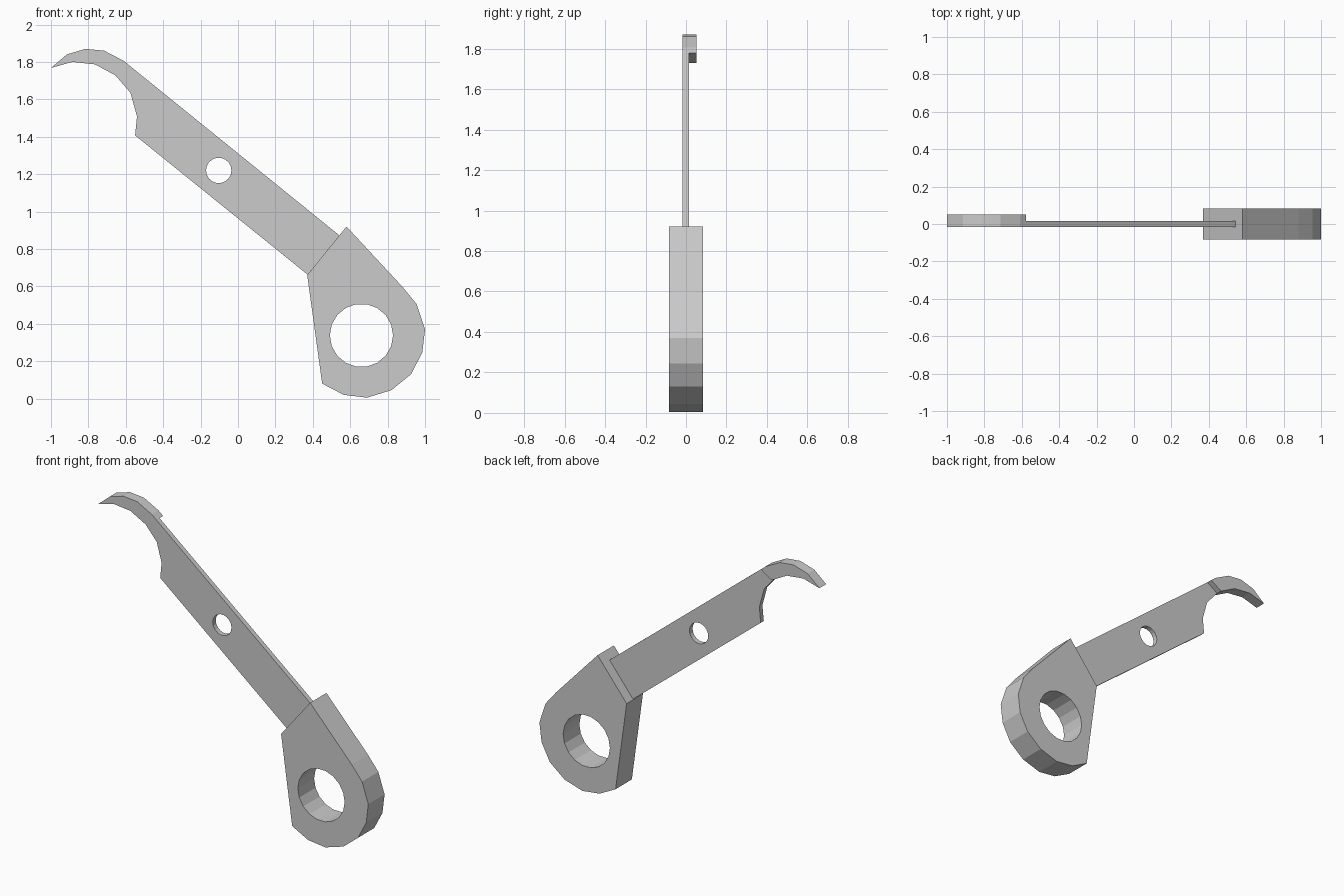
import bpy
import bmesh
import math

if "Cube" in bpy.data.objects:
    bpy.data.objects.remove(bpy.data.objects["Cube"])


def circle(cx, cz, r, n=18):
    return [(cx + r * math.cos(2 * math.pi * i / n),
             cz + r * math.sin(2 * math.pi * i / n)) for i in range(n)]


def fill(bm, loops, y):
    """Flat sheet from an outline followed by its holes, in the XZ plane."""
    edges = []
    for loop in loops:
        vs = [bm.verts.new((x, y, z)) for x, z in loop]
        edges += [bm.edges.new((vs[i - 1], vs[i])) for i in range(len(vs))]
    bmesh.ops.triangle_fill(bm, edges=edges, use_beauty=True, normal=(0, -1, 0))


def extrude(bm, faces, dy):
    geom = bmesh.ops.extrude_face_region(bm, geom=faces)["geom"]
    verts = [g for g in geom if isinstance(g, bmesh.types.BMVert)]
    bmesh.ops.translate(bm, verts=verts, vec=(0, dy, 0))
    return [g for g in geom if isinstance(g, bmesh.types.BMFace)]


def finish(bm, name):
    bmesh.ops.recalc_face_normals(bm, faces=bm.faces[:])
    mesh = bpy.data.meshes.new(name)
    bm.to_mesh(mesh)
    bm.free()
    bpy.context.collection.objects.link(bpy.data.objects.new(name, mesh))


# Thick eye end with the large hole
bm = bmesh.new()
eye = [(0.58, 0.92), (0.37, 0.66), (0.45, 0.08), (0.565, 0.02), (0.69, 0.005),
       (0.82, 0.045), (0.925, 0.13), (0.985, 0.245), (1.0, 0.37),
       (0.955, 0.505), (0.88, 0.597)]
fill(bm, [eye, circle(0.66, 0.338, 0.169)], -0.084)
extrude(bm, bm.faces[:], 0.168)
finish(bm, "eye_end")

# Thin arm and hook, sharing the step edge
bm = bmesh.new()
step_top, step_low = (-0.577, 1.778), (-0.655, 1.728)
arm = [step_top, (0.543, 0.872), (0.372, 0.663), (-0.55, 1.407),
       (-0.54, 1.508), (-0.575, 1.635), step_low]
hook = [step_top, step_low, (-0.765, 1.787), (-0.885, 1.8), (-1.0, 1.768),
        (-0.915, 1.84), (-0.815, 1.87), (-0.715, 1.86), (-0.61, 1.805)]
fill(bm, [arm, circle(-0.103, 1.22, 0.068)], -0.017)
fill(bm, [hook], -0.017)
bmesh.ops.remove_doubles(bm, verts=bm.verts[:], dist=0.0005)
back = extrude(bm, bm.faces[:], 0.032)

# Hook stands proud on the back side, beyond the step line
slope = (step_top[1] - step_low[1]) / (step_top[0] - step_low[0])
raised = []
for f in back:
    c = f.calc_center_median()
    if c.z > step_top[1] + slope * (c.x - step_top[0]):
        raised.append(f)
extrude(bm, raised, 0.037)
finish(bm, "hooked_arm")
